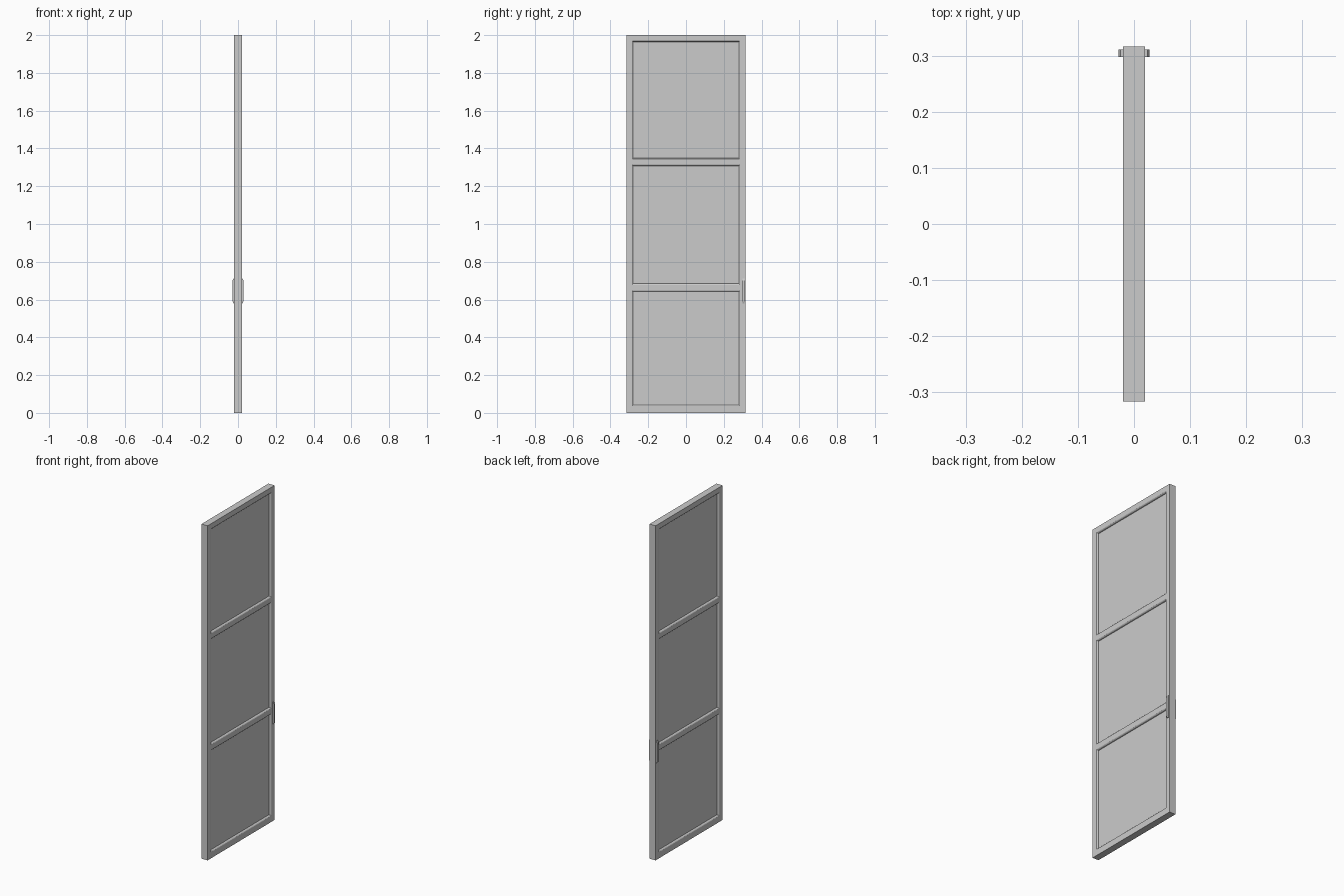
import bpy, bmesh
from mathutils import Matrix, Vector

if "Cube" in bpy.data.objects:
    bpy.data.objects.remove(bpy.data.objects["Cube"])

grey = bpy.data.materials.new("light grey")
grey.use_nodes = True
grey.diffuse_color = (0.6, 0.6, 0.6, 1)
grey.node_tree.nodes["Principled BSDF"].inputs["Base Color"].default_value = (0.6, 0.6, 0.6, 1)


def add_object(name, bm):
    mesh = bpy.data.meshes.new(name)
    bm.normal_update()
    bm.to_mesh(mesh)
    bm.free()
    mesh.materials.append(grey)
    obj = bpy.data.objects.new(name, mesh)
    bpy.context.collection.objects.link(obj)
    return obj


HALF_T, HALF_W, HEIGHT = 0.02, 0.316, 2.0
STILE = 0.03
PANES = [(0.036, 0.648), (0.678, 1.314), (1.343, 1.97)]

# Door slab, sliced along the pane edges
bm = bmesh.new()
bmesh.ops.create_cube(bm, size=1, matrix=Matrix.Translation((0, 0, HEIGHT / 2))
                      @ Matrix.Diagonal((2 * HALF_T, 2 * HALF_W, HEIGHT, 1)))


def slice_at(point, normal):
    bmesh.ops.bisect_plane(bm, geom=bm.verts[:] + bm.edges[:] + bm.faces[:],
                           plane_co=point, plane_no=normal)


for side in (-1, 1):
    slice_at((0, side * (HALF_W - STILE), 0), (0, 1, 0))
for pane in PANES:
    for z in pane:
        slice_at((0, 0, z), (0, 0, 1))

# Rounded moulding and recessed panes on both sides
bm.normal_update()
for face in bm.faces[:]:
    c = face.calc_center_median()
    if abs(face.normal.x) > 0.9 and abs(c.y) < 0.1 and any(a < c.z < b for a, b in PANES):
        for inset, drop in ((0.002, 0.001), (0.003, 0.003), (0.001, 0.004), (0, 0.004)):
            if inset:
                bmesh.ops.inset_region(bm, faces=[face], thickness=inset,
                                       depth=-drop, use_even_offset=True)
            else:
                out = bmesh.ops.extrude_discrete_faces(bm, faces=[face])
                face = out["faces"][0]
                bmesh.ops.translate(bm, verts=face.verts,
                                    vec=Vector((-drop if c.x > 0 else drop, 0, 0)))
add_object("panelled_door", bm)

# Slim pull handles with cut-off ends, one on each face
for side, label in ((1, "left"), (-1, "right")):
    bm = bmesh.new()
    outline = [(0.019, 0.58), (0.024, 0.58), (0.028, 0.59),
               (0.028, 0.702), (0.024, 0.712), (0.019, 0.712)]
    face = bm.faces.new([bm.verts.new((side * x, 0.298, z)) for x, z in outline])
    out = bmesh.ops.extrude_face_region(bm, geom=[face])
    moved = [v for v in out["geom"] if isinstance(v, bmesh.types.BMVert)]
    bmesh.ops.translate(bm, verts=moved, vec=(0, 0.013, 0))
    bmesh.ops.recalc_face_normals(bm, faces=bm.faces)
    add_object(label + "_pull_handle", bm)
